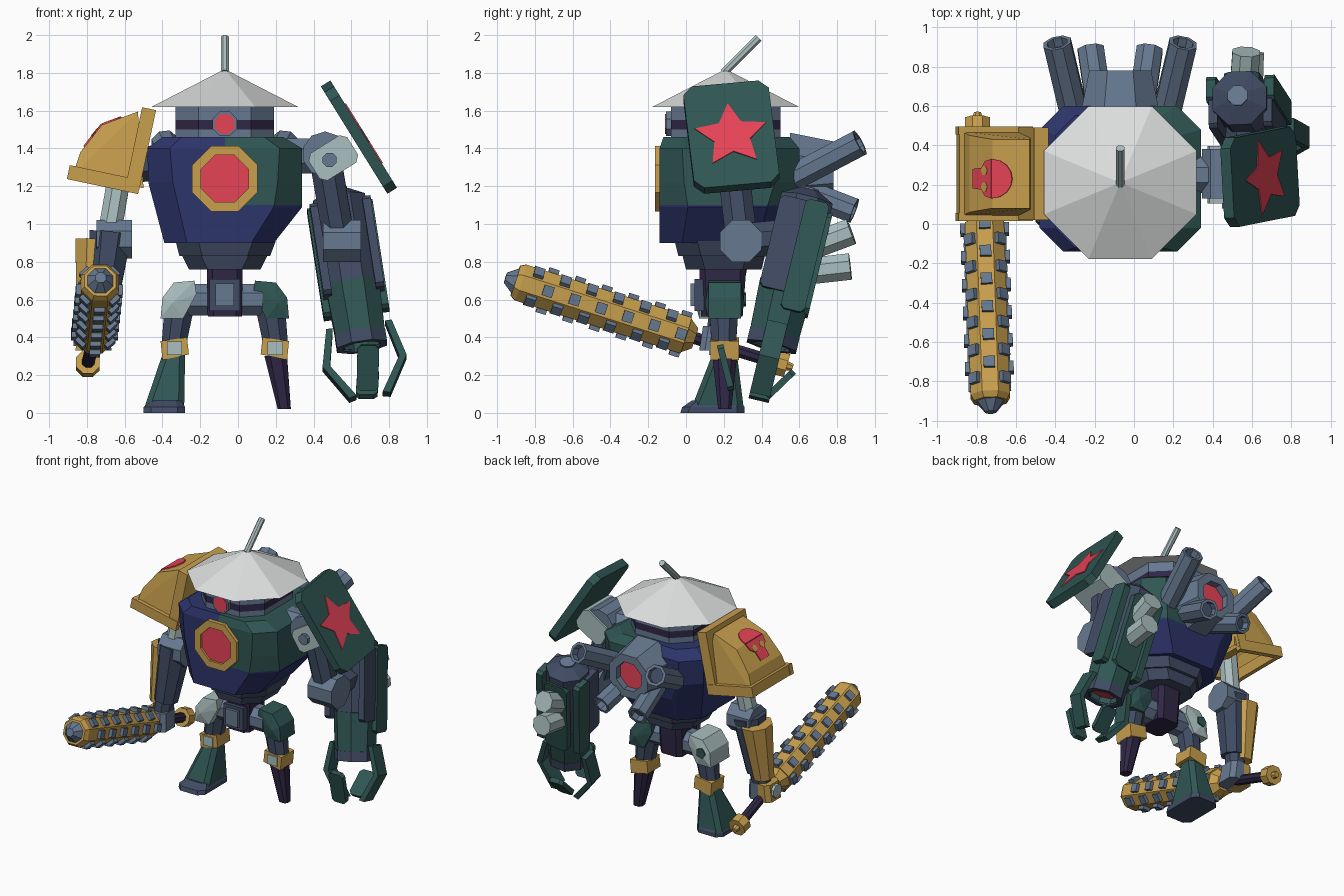
import bpy, bmesh, math
from mathutils import Vector as V

if "Cube" in bpy.data.objects:
    bpy.data.objects.remove(bpy.data.objects["Cube"])


def material(name, r, g, b):
    m = bpy.data.materials.new(name)
    m.diffuse_color = tuple(c ** 2.2 for c in (r, g, b)) + (1,)
    m.use_nodes = True
    m.node_tree.nodes["Principled BSDF"].inputs["Base Color"].default_value = m.diffuse_color
    return m


GOLD = material("gold", .78, .62, .31)
GREEN = material("dark_green", .20, .34, .33)
SLATE = material("slate", .40, .47, .56)
DARK = material("dark_slate", .26, .30, .39)
NAVY = material("navy", .19, .22, .42)
PURPLE = material("dark_purple", .20, .17, .28)
SILVER = material("silver", .66, .74, .74)
WHITE = material("hat_white", .86, .87, .87)
RED = material("red", .90, .27, .34)
X, Y, Z = V((1, 0, 0)), V((0, 1, 0)), V((0, 0, 1))


def finish(name, bm, *mats, rule=None):
    bmesh.ops.recalc_face_normals(bm, faces=bm.faces)
    if rule:
        for f in bm.faces:
            f.material_index = rule(f.calc_center_median(), f.normal)
    me = bpy.data.meshes.new(name)
    bm.to_mesh(me)
    bm.free()
    for m in mats:
        me.materials.append(m)
    ob = bpy.data.objects.new(name, me)
    bpy.context.collection.objects.link(ob)
    return ob


def hull(name, pts, *mats, rule=None, cuts=(), hollow=False):
    bm = bmesh.new()
    for p in pts:
        bm.verts.new(p)
    res = bmesh.ops.convex_hull(bm, input=bm.verts)
    junk = [g for g in res["geom_interior"] + res["geom_unused"] if isinstance(g, bmesh.types.BMVert)]
    bmesh.ops.delete(bm, geom=list(set(junk)), context='VERTS')
    bmesh.ops.dissolve_limit(bm, angle_limit=.01, verts=bm.verts, edges=bm.edges)
    for co, no in cuts:
        bmesh.ops.bisect_plane(bm, geom=bm.verts[:] + bm.edges[:] + bm.faces[:], plane_co=co, plane_no=no)
    if hollow:
        bm.normal_update()
        bmesh.ops.delete(bm, geom=[f for f in bm.faces if f.normal.z < -.5], context='FACES')
    return finish(name, bm, *mats, rule=rule)


def ring(x0, x1, y0, y1, z, c=.03):
    """Rectangle with cut corners at height z."""
    return [V((x, y, z)) for x, y in ((x0 + c, y0), (x1 - c, y0), (x1, y0 + c), (x1, y1 - c),
                                      (x1 - c, y1), (x0 + c, y1), (x0, y1 - c), (x0, y0 + c))]


def add_prism(bm, poly, o, u, v, depth):
    n = u.cross(v).normalized() * depth / 2
    lo, hi = ([bm.verts.new(V(o) + u * a + v * b + s * n) for a, b in poly] for s in (-1, 1))
    bm.faces.new(lo[::-1])
    bm.faces.new(hi)
    for i in range(len(poly)):
        j = (i + 1) % len(poly)
        bm.faces.new((lo[i], lo[j], hi[j], hi[i]))


def prism(name, poly, o, u, v, depth, mat):
    bm = bmesh.new()
    add_prism(bm, poly, o, u, v, depth)
    return finish(name, bm, mat)


def rect(w, h, c=0):
    w, h = w / 2, h / 2
    if not c:
        return [(-w, -h), (w, -h), (w, h), (-w, h)]
    return [(-w + c, -h), (w - c, -h), (w, -h + c), (w, h - c), (w - c, h), (-w + c, h), (-w, h - c), (-w, -h + c)]


def ngon(r, n=8):
    return [(r * math.cos((i + .5) * math.tau / n), r * math.sin((i + .5) * math.tau / n)) for i in range(n)]


def frame(d):
    d = V(d).normalized()
    u = (X if abs(d.x) < .8 else Y)
    u = (u - d * u.dot(d)).normalized()
    return u, d.cross(u)


def tube(name, p0, p1, r0, mat, r1=None, n=8, bore=0, bore_mat=None):
    """Tapered rod, with an optional recessed bore in its far end."""
    p0, p1 = V(p0), V(p1)
    r1 = r0 if r1 is None else r1
    d = (p1 - p0).normalized()
    u, v = frame(d)
    bm = bmesh.new()
    loops = [(p0, r0), (p1, r1)] + ([(p1, bore), (p1 - d * .05, bore)] if bore else [])
    vs = [[bm.verts.new(p + u * a + v * b) for a, b in ngon(r, n)] for p, r in loops]
    for a, b in zip(vs, vs[1:]):
        for i in range(n):
            bm.faces.new((a[i], a[(i + 1) % n], b[(i + 1) % n], b[i]))
    bm.faces.new(vs[0][::-1])
    cap = bm.faces.new(vs[-1])
    cap.material_index = 1 if bore_mat else 0
    return finish(name, bm, mat, *([bore_mat] if bore_mat else []))


# Hat, antenna, head and eye
C = (-.07, .21)
hull("hat", [V((C[0] + a, C[1] + b, 1.62)) for a, b in ngon(.42)] + [V((*C, 1.82))], WHITE)
tube("antenna", (-.07, .2, 1.8), (-.07, .385, 1.985), .023, SILVER)
hull("head", ring(-.33, .19, -.08, .5, 1.43, .12) + ring(-.33, .19, -.08, .5, 1.62, .12), SLATE, PURPLE,
     cuts=[((0, 0, 1.5), Z), ((0, 0, 1.55), Z)], rule=lambda c, n: int(1.5 < c.z < 1.55))
prism("eye_rim", ngon(.07), (-.07, -.08, 1.53), X, Z, .05, SLATE)
prism("eye", ngon(.057), (-.07, -.106, 1.53), X, Z, .009, RED)

# Torso with green left chest, emblem, waist and pelvis
hull("torso", ring(-.4, .24, -.12, .55, 1.46, .1) + ring(-.48, .34, -.14, .6, 1.4, .12)
     + ring(-.475, .34, -.14, .6, 1.22, .13) + ring(-.43, .34, -.14, .58, 1.09, .15)
     + ring(-.39, .19, -.14, .5, .9, .12), NAVY, GREEN,
     cuts=[((0, 0, 1.1), Z), ((-.07, 0, 0), X)], rule=lambda c, n: int(c.z > 1.1 and c.x > -.07))
tube("chest_emblem_ring", (-.07, -.1, 1.24), (-.07, -.165, 1.24), .188, GOLD, bore=.135, bore_mat=RED)
prism("chest_emblem", ngon(.135), (-.07, -.145, 1.24), X, Z, .009, RED)
hull("waist_upper", ring(-.33, .2, -.06, .46, .91, .12) + ring(-.31, .17, -.04, .44, .83, .12), DARK)
hull("waist_lower", ring(-.3, .16, -.02, .42, .84, .1) + ring(-.26, .12, 0, .4, .76, .1), DARK)
hull("pelvis", ring(-.165, .025, .07, .32, .78) + ring(-.16, .02, .08, .3, .51), PURPLE)
prism("pelvis_plate", rect(.16, .17), (-.07, .07, .625), X, Z, .05, DARK)
prism("pelvis_badge", rect(.1, .12), (-.07, .04, .625), X, Z, .03, SLATE)

# Back hub with four exhaust tubes
tube("back_hub", (-.07, .55, 1.28), (-.07, .78, 1.28), .22, SLATE, r1=.17, bore=.11, bore_mat=RED)
for s in (-1, 1):
    tube("upper_exhaust", (-.07 + s * .22, .5, 1.21), (-.07 + s * .32, .92, 1.43), .076, SLATE, bore=.055, bore_mat=DARK)
    tube("lower_exhaust", (-.07 + s * .1, .55, 1.2), (-.07 + s * .15, .89, 1.07), .072, SLATE, bore=.052, bore_mat=DARK)

# Legs: shared hips, knees and bands
for s, name, mat in ((-1, "right", SILVER), (1, "left", GREEN)):
    def m(x, s=s):
        return -.07 + s * x
    tube(name + "_hip", (m(.06), .19, .6), (m(.2), .19, .6), .09, SLATE)
    y0 = .05 if s < 0 else .1
    hull(name + "_thigh", [V((m(x), y, z)) for x, z in
         ((.34, .5), (.33, .61), (.27, .69), (.16, .7), (.15, .63), (.22, .5)) for y in (y0 + .02, .29)]
         + [V((m(.28), y, .58)) for y in (y0, .31)], mat)
    tube(name + "_knee", (m(.24), .2, .57), (m(.27), .2, .36), .085, DARK, r1=.07)
    hull(name + "_knee_band", [V((m(x), y, z)) for x, z in ((.19, .31), (.2, .4), (.34, .38), (.33, .28))
                               for y in (.13, .28)], GOLD)
    prism(name + "_band_plate", rect(.08, .07), (m(.267), .126, .342), X, Z, .009, SILVER)
prism("thigh_patch", ngon(.04, 5), (-.34, .312, .6), X, Z, .009, GREEN)
hull("right_shin", ring(-.4, -.28, .14, .27, .31) + ring(-.495, -.285, .03, .305, .03), GREEN)
hull("right_foot", ring(-.5, -.28, -.03, .31, 0, .04) + ring(-.5, -.28, -.02, .31, .03, .04)
     + ring(-.46, -.3, .03, .29, .065, .03), DARK)
hull("left_peg", ring(.14, .26, .14, .27, .3) + ring(.21, .28, .17, .24, .02, .015), PURPLE)

# Right shoulder guard: hollow folded shell, rim bars, skull badge folded over the ridge
tube("right_shoulder", (-.4, .25, 1.33), (-.62, .25, 1.3), .1, DARK)
A, F, B = V((-.835, 0, 1.38)), V((-.72, 0, 1.525)), V((-.53, 0, 1.595))
hull("shoulder_guard", [V((x, y, z)) for x, z, a, b in
     ((-.875, 1.26, .04, .47), (A.x, A.z, .06, .45), (F.x, F.z, .08, .43), (B.x, B.z, .08, .43),
      (-.5, 1.19, .04, .47)) for y in (a, b)], GOLD, hollow=True)
edge = V((.38, 0, -.08)).normalized()
up = V((.08, 0, .38)).normalized()
for y in (.035, .475):
    prism("guard_side_rim", rect(.385, .075), V((-.71, y, 1.235)), edge, up, .04, GOLD)
prism("guard_outer_rim", rect(.04, .075), V((-.875, .255, 1.27)), edge, up, .47, GOLD)
prism("guard_inner_rim", rect(.075, .43), V((-.515, .255, 1.4)), edge, up, .47, GOLD)
low, high = (F - A).normalized(), (B - F).normalized()
ln, hn = (V((-k.z, 0, k.x)) for k in (low, high))
mid = F + Y * .23
cap = [(.1 * math.cos(i * math.pi / 8), .11 * math.sin(i * math.pi / 8)) for i in range(9)]
prism("skull_crown", cap, mid + hn * .004, Y, high, .008, RED)
jaw = [(-.1, 0), (-.09, -.05), (-.055, -.08), (-.05, -.15), (.05, -.15), (.055, -.08), (.09, -.05), (.1, 0)]
prism("skull_face", jaw, mid + ln * .004, Y, low, .008, RED)
for s in (-1, 1):
    prism("skull_eye", ngon(.026, 6), mid - low * .055 + Y * s * .042 + ln * .007, Y, low, .006, GOLD)

# Right arm
hand = V((-.755, .17, .4))
tube("right_upper_arm", (-.62, .25, 1.3), (-.68, .22, .95), .066, SILVER)
tube("right_elbow", (-.56, .22, .92), (-.75, .22, .92), .11, SLATE)
tube("right_forearm", (-.675, .22, .95), (-.725, .18, .53), .12, DARK, r1=.085)
tube("forearm_guard", (-.755, .245, .91), (-.785, .2, .5), .115, GOLD, r1=.075)
tube("right_wrist", (-.735, .19, .55), hand, .07, DARK)
hull("right_fist", ring(-.86, -.67, .07, .24, .33) + ring(-.85, -.68, .09, .25, .46), SLATE, GOLD,
     cuts=[((-.77, 0, 0), X)], rule=lambda c, n: int(c.x < -.77))
tube("fist_disc", (-.83, .16, .4), (-.872, .16, .4), .05, SILVER)

# Spiked club: handle, pommel, shaft, studs, tip
base, tip = V((-.76, .0, .41)), V((-.73, -.875, .69))
d = (tip - base).normalized()
u, v = frame(d)
butt = V((-.795, .5, .26))
tube("club_handle", base, butt, .035, PURPLE)
tube("club_pommel", butt - V((0, .035, -.01)), butt + V((0, .035, -.01)), .068, GOLD)
tube("pommel_spike", butt, butt + V((0, .065, -.02)), .035, GOLD, r1=.02)
tube("club_collar", base - d * .05, base, .06, GOLD, r1=.1)
tube("club_shaft", base, tip, .108, GOLD)
tube("club_end_band", tip, tip + d * .03, .108, GOLD, r1=.09)
tube("club_tip", tip + d * .02, tip + d * .085, .082, SLATE, r1=.03)
bm = bmesh.new()
for i in range(12):
    for k in range(4):
        a = (k * 2 + i % 2) * math.tau / 8
        o = u * math.cos(a) + v * math.sin(a)
        add_prism(bm, rect(.055, .058), base + d * (.03 + i * .074) + o * .106, d, o.cross(d), .036)
finish("club_studs", bm, SLATE)

# Left shoulder joint and star shield
tube("left_shoulder_axle", (.25, .25, 1.36), (.46, .25, 1.36), .1, SLATE)
tube("left_shoulder_joint", (.46, .13, 1.37), (.46, .38, 1.37), .12, SLATE, n=10)
vz = V((-.36, 0, .58)).normalized()
a = math.radians(6)
su, sv = Y * math.cos(a) + vz * math.sin(a), vz * math.cos(a) - Y * math.sin(a)
sn = su.cross(sv)
sc = V((.64, .24, 1.46))
prism("shield_bracket", rect(.24, .17, .03), V((.505, .25, 1.35)), sn, vz, .29, SILVER)
tube("bracket_bolt", (.485, .08, 1.34), (.485, .15, 1.34), .04, SLATE)
prism("shield", rect(.455, .635, .05), sc, su, sv, .06, GREEN)
star = [((.2, .1)[i % 2] * math.sin(i * math.pi / 5), (.2, .1)[i % 2] * math.cos(i * math.pi / 5)) for i in range(10)]
prism("shield_star", star, sc + sn * .032 - sv * .01, su, sv, .008, RED)

# Left arm and gun forearm
tube("left_upper_arm", (.47, .25, 1.3), (.53, .29, .95), .09, DARK)
tube("left_elbow", (.45, .29, .91), (.65, .29, .91), .12, SLATE)
top, end = V((.535, .64, 1.13)), V((.655, .455, .36))
ax = (end - top).normalized()
fu, fv = frame(ax)
fv = fv if fv.y > 0 else -fv
tube("forearm_core", top, top + ax * .55, .15, DARK)
tube("forearm_cap", top, top - ax * .05, .15, DARK, r1=.06)
tube("cap_plug", top - ax * .04, top - ax * .06, .055, SLATE)
tube("elbow_link", (.55, .3, .91), top + ax * .2, .1, DARK)
for s in (-1, 1):
    prism("forearm_dark_plate", rect(.16, .5, .02), top + ax * .28 + fu * s * .14 - fv * .06, fv, ax, .045, DARK)
    prism("forearm_green_plate", rect(.13, .6, .02), top + ax * .32 + fu * s * .15 + fv * .06, fv, ax, .05, GREEN)
prism("forearm_back_plate", rect(.18, .56, .03), top + ax * .33 + fv * .125, fu, ax, .05, GREEN)
tube("gun_barrel", top + ax * .47, end, .155, GREEN, r1=.14, bore=.1, bore_mat=RED)
tube("gun_muzzle", end - ax * .06, end + ax * .01, .145, DARK, bore=.105, bore_mat=RED)
for p, q in (((.55, .58, .85), (.57, .875, .96)), ((.58, .56, .74), (.59, .87, .775))):
    tube("arm_exhaust", p, q, .076, SILVER)

# Two bent side claws, and two straight blades front and back
claw = [(.14, -.1), (.175, -.1), (.225, .1), (.11, .29), (.07, .28), (.185, .1)]
for o in (fu, -fu):
    prism("side_claw", claw, end, o, ax, .11, GREEN)
for p, q in (((.69, .18, .36), (.685, .24, .12)), ((.69, .57, .22), (.68, .43, .085))):
    p, q = V(p), V(q)
    prism("claw_blade", rect(.115, (q - p).length, .02), (p + q) / 2, X, (q - p).normalized(), .035, GREEN)
